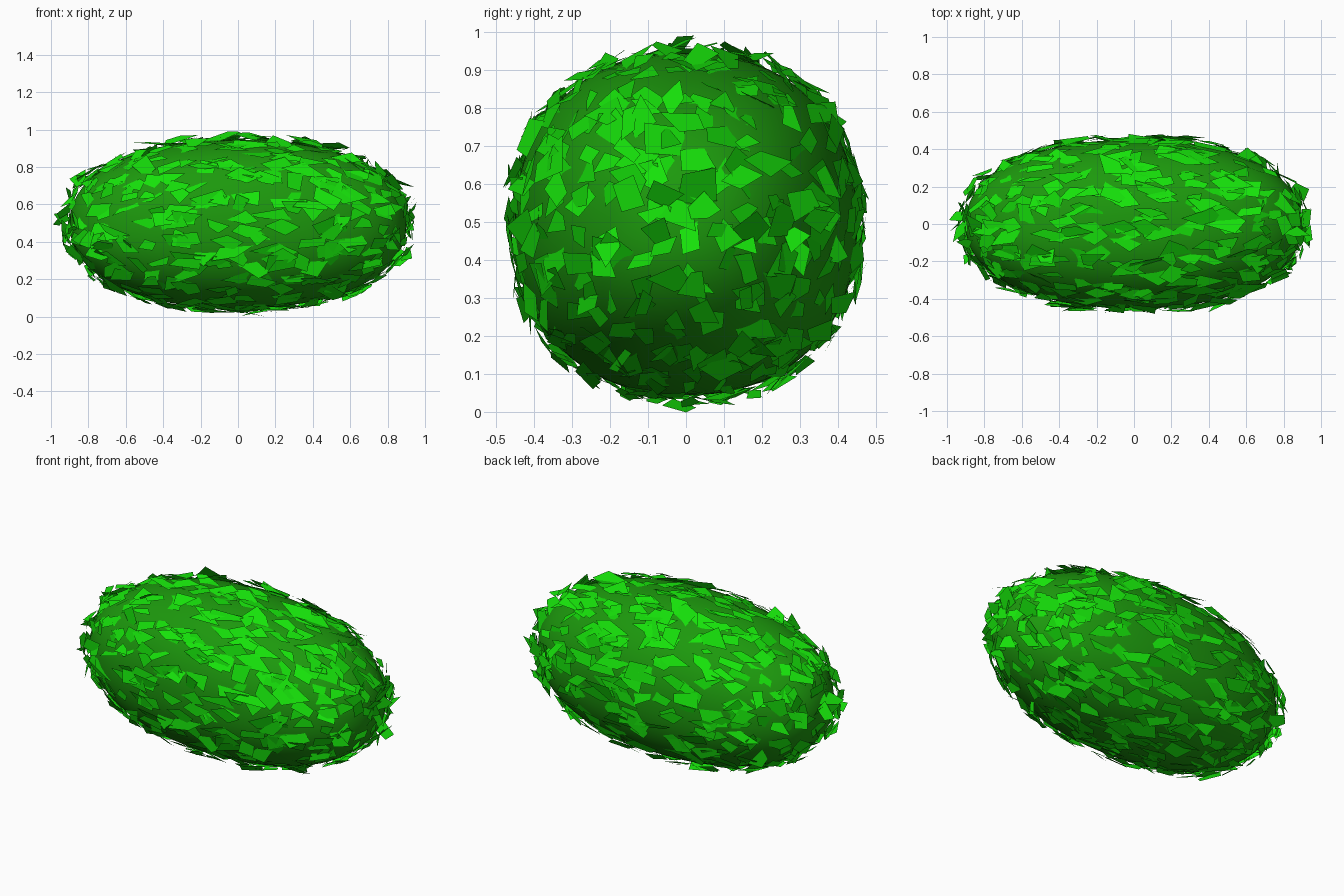
import bpy, bmesh, math, random
from mathutils import Vector, Matrix

if "Cube" in bpy.data.objects:
    bpy.data.objects.remove(bpy.data.objects["Cube"])

random.seed(11)
SCALE = Vector((0.90, 0.45, 0.45))     # half sizes of the core
CENTRE = Vector((0, 0, 0.495))
POWER = 2.2                             # slightly boxy ellipsoid


def material(name, colour):
    m = bpy.data.materials.new(name)
    m.diffuse_color = (*colour, 1)
    m.use_nodes = True
    m.node_tree.nodes["Principled BSDF"].inputs["Base Color"].default_value = m.diffuse_color
    return m


def rounded(d):
    """Push a direction out to the rounded-box unit surface."""
    return d / sum(abs(c) ** POWER for c in d) ** (1 / POWER)


def place(v):
    return Vector(a * b for a, b in zip(v, SCALE)) + CENTRE


def add_object(name, bm, mat):
    me = bpy.data.meshes.new(name)
    bm.to_mesh(me)
    bm.free()
    me.materials.append(mat)
    ob = bpy.data.objects.new(name, me)
    bpy.context.collection.objects.link(ob)
    return ob


# Smooth inner body of the bush
bm = bmesh.new()
bmesh.ops.create_icosphere(bm, subdivisions=5, radius=1)
for v in bm.verts:
    v.co = place(rounded(v.co.normalized()))
for f in bm.faces:
    f.smooth = True
add_object("bush_core", bm, material("dark_green", (0.012, 0.32, 0.004)))

# Irregular flat leaves, scattered over the body and tilted at random
bm = bmesh.new()
COUNT = 680
for i in range(COUNT):
    z = 1 - 2 * (i + 0.5) / COUNT
    a = i * math.pi * (3 - math.sqrt(5))
    r = math.sqrt(1 - z * z)
    d = Vector((z, r * math.cos(a), r * math.sin(a)))
    d = (d + Vector(random.gauss(0, 0.08) for _ in range(3))).normalized()
    n = Vector(math.copysign(abs(c) ** (POWER - 1), c) for c in d)
    n = n.normalized() + Vector(random.gauss(0, 0.22) for _ in range(3))
    turn = n.to_track_quat('Z', 'Y').to_matrix() @ Matrix.Rotation(random.uniform(0, 6.28), 3, 'Z')
    pos = rounded(d) * random.uniform(1.0, 1.055)
    w, h = random.uniform(0.06, 0.11), random.uniform(0.05, 0.1)
    corners = []
    for sx, sy in ((-1, -1), (1, -1), (1, 1), (-1, 1)):
        p = Vector((sx * w * random.uniform(0.3, 1.4), sy * h * random.uniform(0.3, 1.4), 0))
        v = place(pos + turn @ p)
        v = Vector((max(-1, min(1, v.x)), max(-0.49, min(0.49, v.y)), max(0, min(0.99, v.z))))
        corners.append(bm.verts.new(v))
    bm.faces.new(corners)
add_object("leaves", bm, material("leaf_green", (0.008, 0.76, 0.003)))
